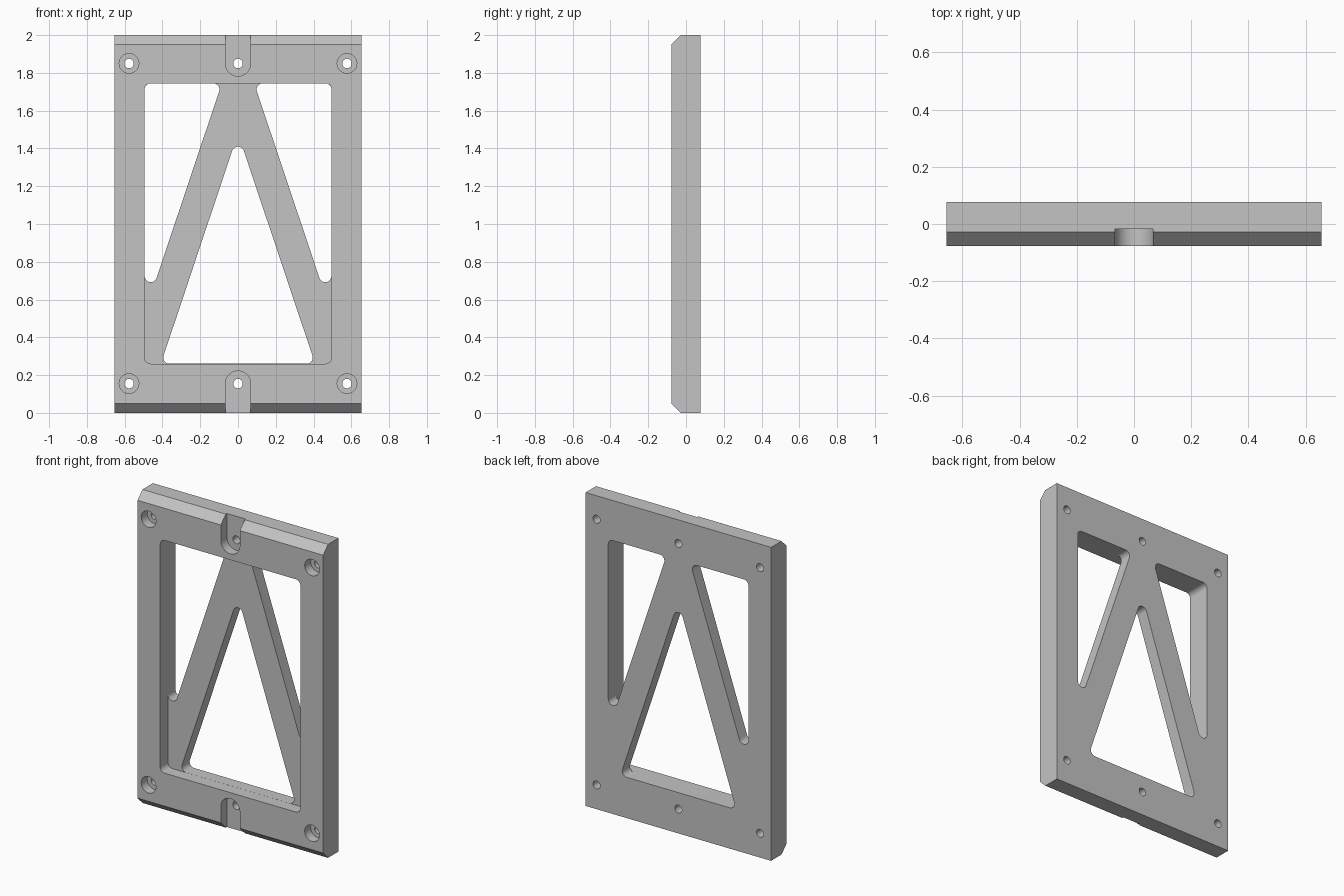
import bpy, bmesh, math
from mathutils import Vector
from mathutils.geometry import convex_hull_2d

if "Cube" in bpy.data.objects:
    bpy.data.objects.remove(bpy.data.objects["Cube"])

W, T, H = 0.655, 0.0775, 2.0      # half width, half thickness, height
CH = 0.05                         # front chamfer
FLOOR, SEAT = 0.0, -0.017         # pocket floor and screw seat depths
LOW, HIGH = 0.155, 1.85           # screw rows
R = 0.033                         # corner radius

metal = bpy.data.materials.new("grey_metal")
metal.use_nodes = True
grey = (0.55, 0.55, 0.55, 1)
metal.diffuse_color = grey
metal.node_tree.nodes["Principled BSDF"].inputs["Base Color"].default_value = grey


def prism(name, points, shift):
    """Extrude a closed outline of 3D points along a vector."""
    bm = bmesh.new()
    face = bm.faces.new([bm.verts.new(p) for p in points])
    new = bmesh.ops.extrude_face_region(bm, geom=[face], use_keep_orig=True)["geom"]
    bmesh.ops.translate(bm, vec=shift, verts=[g for g in new if isinstance(g, bmesh.types.BMVert)])
    bmesh.ops.recalc_face_normals(bm, faces=bm.faces)
    mesh = bpy.data.meshes.new(name)
    bm.to_mesh(mesh)
    bm.free()
    mesh.materials.append(metal)
    obj = bpy.data.objects.new(name, mesh)
    bpy.context.collection.objects.link(obj)
    return obj


def rounded(centres, r, n=40):
    """Outline wrapped around equal circles in the xz plane."""
    pts = [Vector((x + r * math.cos(i * math.tau / n), z + r * math.sin(i * math.tau / n)))
           for x, z in centres for i in range(n)]
    return [pts[i] for i in convex_hull_2d(pts)]


def cut(centres, r, y0, y1):
    """Remove a rounded prism between two depths from the plate."""
    cutter = prism("cutter", [(p.x, y0, p.y) for p in rounded(centres, r)], (0, y1 - y0, 0))
    cutter.hide_render = True
    mod = plate.modifiers.new("cut", "BOOLEAN")
    mod.operation, mod.solver, mod.object = "DIFFERENCE", "EXACT", cutter
    bpy.ops.object.modifier_apply(modifier=mod.name)
    bpy.data.objects.remove(cutter)


# Plate with chamfered front top and bottom edges
profile = [(T, 0), (T, H), (CH - T, H), (-T, H - CH), (-T, CH), (CH - T, 0)]
plate = prism("frame_plate", [(-W, y, z) for y, z in profile], (2 * W, 0, 0))
bpy.context.view_layer.objects.active = plate
plate.select_set(True)

# Shallow front pocket
px, pz0, pz1 = 0.462, 0.293, 1.712
cut([(-px, pz0), (px, pz0), (px, pz1), (-px, pz1)], R, -0.2, FLOOR)

# Triangular windows, a hair inside the pocket walls
cut([(0, 1.377), (-0.363, pz0), (0.363, pz0)], R - 0.0004, -0.03, 0.2)
for s in (-1, 1):
    cut([(s * px, 0.725), (s * px, pz1), (s * 0.131, pz1)], R - 0.0004, -0.03, 0.2)

# Counterbored corner holes and open-ended middle slots
for z, end in ((LOW, -0.3), (HIGH, H + 0.3)):
    cut([(0, z), (0, end)], 0.067, -0.2, SEAT)
    for x in (-0.577, 0.577):
        cut([(x, z)], 0.052, -0.2, SEAT)
    for x in (-0.577, 0, 0.577):
        cut([(x, z)], 0.025, -0.06, 0.2)

bpy.ops.object.shade_smooth_by_angle(angle=math.radians(25))
